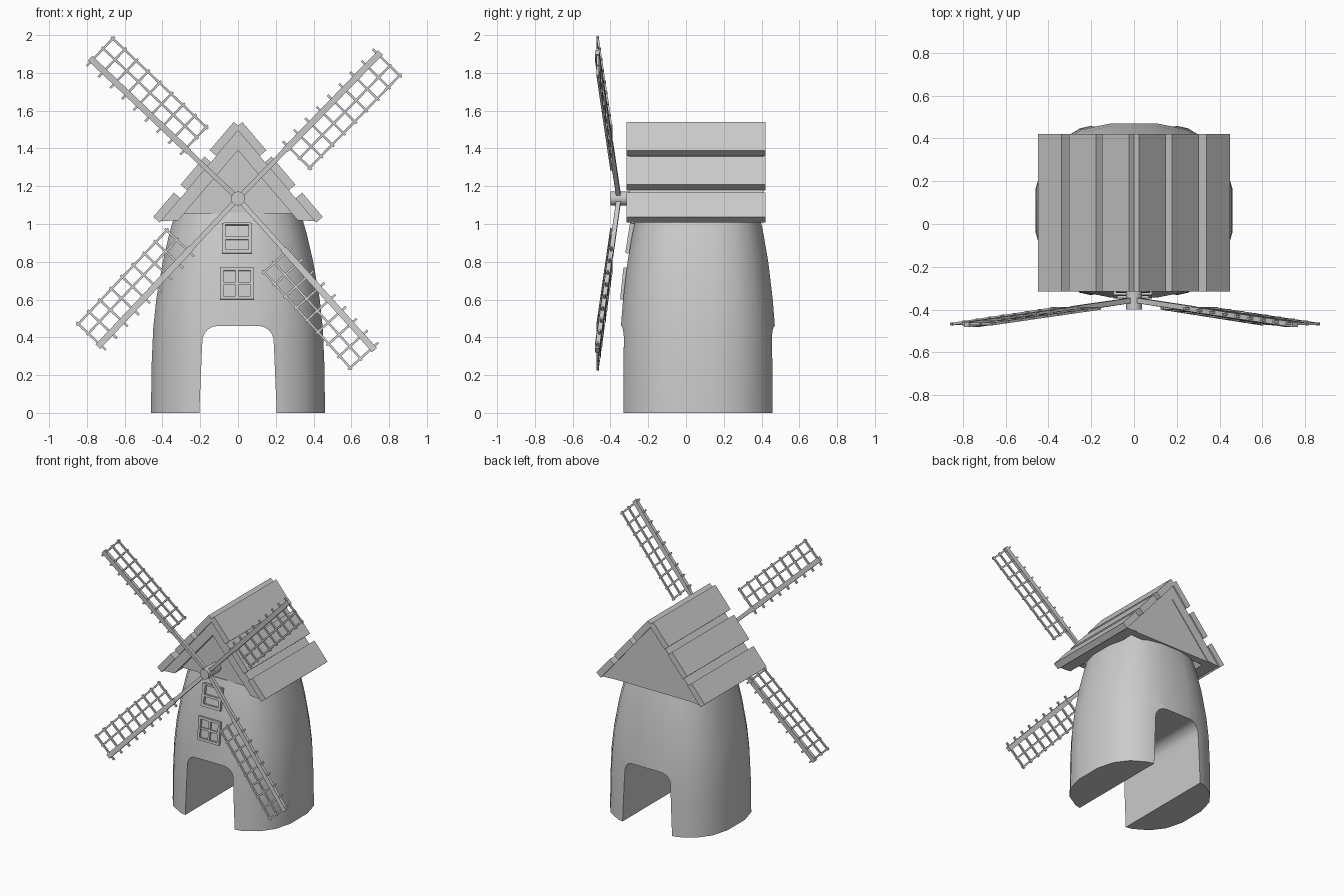
import bpy, bmesh, math
from mathutils import Matrix, Vector

if "Cube" in bpy.data.objects:
    bpy.data.objects.remove(bpy.data.objects["Cube"])


def finish(name, bm):
    bmesh.ops.recalc_face_normals(bm, faces=bm.faces[:])
    me = bpy.data.meshes.new(name)
    bm.to_mesh(me)
    bm.free()
    ob = bpy.data.objects.new(name, me)
    bpy.context.collection.objects.link(ob)
    return ob


def add_prism(bm, pts, y0, y1):
    """Extrude an (x, z) outline along y."""
    f = bm.faces.new([bm.verts.new((x, y0, z)) for x, z in pts])
    r = bmesh.ops.extrude_face_region(bm, geom=[f])
    vs = [v for v in r["geom"] if isinstance(v, bmesh.types.BMVert)]
    bmesh.ops.translate(bm, vec=(0, y1 - y0, 0), verts=vs)


def prism(name, pts, y0, y1):
    bm = bmesh.new()
    add_prism(bm, pts, y0, y1)
    return finish(name, bm)


def add_box(bm, lo, hi):
    lo, hi = Vector(lo), Vector(hi)
    m = Matrix.Translation((lo + hi) / 2) @ Matrix.Diagonal((*(hi - lo), 1))
    bmesh.ops.create_cube(bm, size=1, matrix=m)


def smooth(ob, angle=35):
    bpy.ops.object.select_all(action='DESELECT')
    ob.select_set(True)
    bpy.context.view_layer.objects.active = ob
    bpy.ops.object.shade_smooth_by_angle(angle=math.radians(angle))


# Tower: rounded-square rings stacked into a bulging solid
SIDES, POW, CY = 20, 2 / 2.6, 0.063
rings = [(0, .465, .42), (.25, .462, .417), (.45, .453, .412), (.6, .437, .400),
         (.8, .402, .376), (.95, .367, .350), (1.06, .335, .326)]
bm = bmesh.new()
prev = None
for z, rx, ry in rings:
    ring = []
    for i in range(SIDES):
        t = (i + .5) * math.tau / SIDES
        c, s = math.cos(t), math.sin(t)
        ring.append(bm.verts.new((rx * math.copysign(abs(c) ** POW, c),
                                  CY + ry * math.copysign(abs(s) ** POW, s), z)))
    if prev:
        for i in range(SIDES):
            j = (i + 1) % SIDES
            bm.faces.new((prev[i], prev[j], ring[j], ring[i]))
    else:
        bm.faces.new(ring)
    prev = ring
bm.faces.new(prev)
tower = finish("tower", bm)

# Arched passage straight through the tower
arch = [(.205, -.1), (.205, 0), (.19, .36)]
arch += [(.11 + .08 * math.cos(a), .375 + .085 * math.sin(a))
         for a in [math.radians(d) for d in (18, 36, 54, 72, 90)]]
arch += [(-x, z) for x, z in reversed(arch)]
cutter = prism("passage_cutter", arch, -1, 1)
cutter.hide_render = True
mod = tower.modifiers.new("passage", 'BOOLEAN')
mod.operation, mod.solver, mod.object = 'DIFFERENCE', 'EXACT', cutter
bpy.context.view_layer.objects.active = tower
bpy.ops.object.modifier_apply(modifier=mod.name)
bpy.data.objects.remove(cutter)
smooth(tower)

# Roof: inverted V slab with gable panels
prism("roof_slab", [(0, 1.496), (.408, 1.015), (.316, 1.02), (0, 1.39),
                    (-.316, 1.02), (-.408, 1.015)], -.30, .41)
prism("front_gable", [(-.31, 1.055), (.31, 1.055), (0, 1.42)], -.255, -.20)
prism("back_gable", [(-.38, 1.018), (.38, 1.018), (0, 1.46)], .35, .405)

# Three roof boards on each side, with gaps between
SLOPE = 1.18
nx, nz = .0355, .030
bm = bmesh.new()
for s in (1, -1):
    for x0, x1 in ((.023, .15), (.178, .304), (.34, .449)):
        z0, z1 = 1.567 - SLOPE * x0, 1.567 - SLOPE * x1
        add_prism(bm, [(s * x0, z0), (s * x1, z1),
                       (s * (x1 - nx), z1 - nz), (s * (x0 - nx), z0 - nz)], -.315, .42)
finish("roof_boards", bm)

# Hub
HUB_Z = 1.135
bm = bmesh.new()
bmesh.ops.create_cone(bm, cap_ends=True, segments=20, radius1=.037, radius2=.037, depth=.16,
                      matrix=Matrix.Translation((0, -.32, HUB_Z)) @ Matrix.Rotation(math.pi / 2, 4, 'X'))
smooth(finish("hub", bm))

# Lattice sails, leaning forward towards the tips
for n, deg in enumerate((45.7, 136.5, 226.6, 312)):
    bm = bmesh.new()
    add_box(bm, (0, -.013, -.012), (.4, .013, .012))
    add_box(bm, (.36, -.017, -.014), (1.08, .017, .010))
    for v in (.085, .158):
        add_box(bm, (.37, v - .006, -.007), (1.075, v + .006, .005))
    for i in range(9):
        u = .382 + i * .0852
        add_box(bm, (u - .006, -.042, -.006), (u + .006, .172, .006))
    c, s = math.cos(math.radians(deg)), math.sin(math.radians(deg))
    bm.transform(Matrix(((c, s, 0, 0), (-.105, 0, 1, -.355), (s, -c, 0, HUB_Z), (0, 0, 0, 1))))
    finish("sail_%d" % (n + 1), bm)


# Windows: frames leaning with the wall (local x, depth, z)
def window(name, bars, z, y, lean):
    bm = bmesh.new()
    for x0, x1, z0, z1, d in bars:
        add_box(bm, (x0, -d, z0), (x1, .05, z1))
    bm.transform(Matrix.Translation((-.005, y, z)) @ Matrix.Rotation(math.radians(-lean), 4, 'X'))
    finish(name, bm)


window("lower_window", [(-.09, -.072, -.085, .085, .014), (.072, .09, -.085, .085, .014),
                        (-.09, .09, .067, .085, .014), (-.09, .09, -.085, -.067, .014),
                        (-.008, .008, -.08, .08, .009), (-.08, .08, -.008, .008, .009)],
       .685, -.326, 6)
window("upper_window", [(-.08, -.06, -.08, .08, .014), (.06, .08, -.08, .08, .014),
                        (-.07, .07, .07, .082, .014), (-.08, .08, -.082, -.062, .014),
                        (-.07, .07, -.01, .006, .014)],
       .925, -.295, 9)
